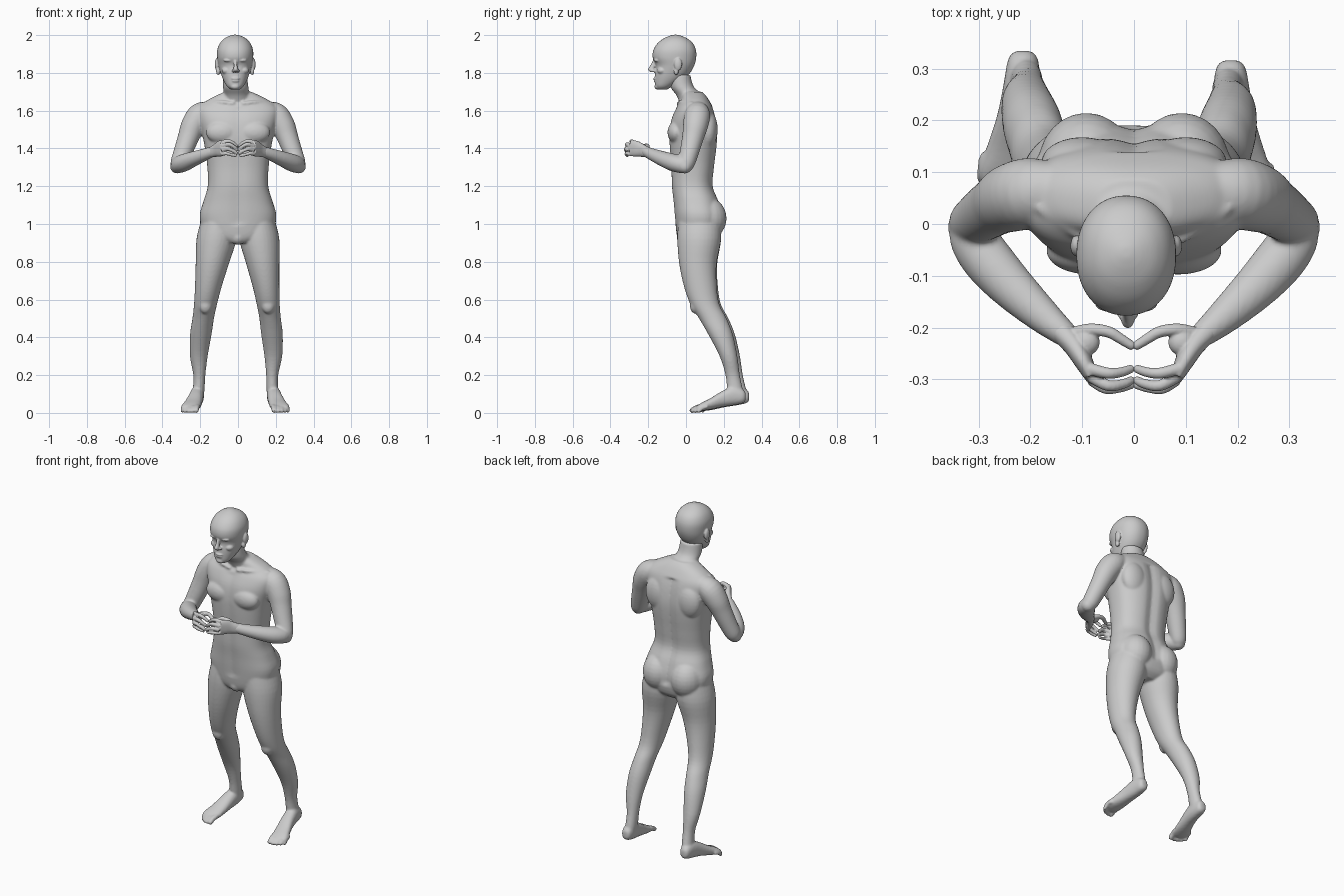
import bpy, bmesh, math
from mathutils import Vector, Matrix


def spline(secs, sub):
    """Catmull-Rom through rows of numbers."""
    out = []
    for i in range(len(secs) - 1):
        a, b, c, d = (secs[max(i - 1, 0)], secs[i], secs[i + 1], secs[min(i + 2, len(secs) - 1)])
        for k in range(sub):
            t = k / sub
            out.append([0.5 * (2 * q + (r - p) * t + (2 * p - 5 * q + 4 * r - s) * t * t
                               + (3 * q - p - 3 * r + s) * t ** 3) for p, q, r, s in zip(a, b, c, d)])
    out.append(list(secs[-1]))
    return out


def ball(bm, c, r):
    bmesh.ops.create_uvsphere(bm, u_segments=24, v_segments=14, radius=1,
                              matrix=Matrix.Translation(c) @ Matrix.Diagonal((*r, 1)))


def tube(bm, secs, axis=None, p=2.0, n=32, sub=4):
    """Loft of (x, y, z, ra, rb) rings; rings follow the path unless an axis is given."""
    rows = spline(secs, sub)
    pos = [Vector(r[:3]) for r in rows]
    rings = []
    for i, r in enumerate(rows):
        if axis == 'Z':
            u, v = Vector((1, 0, 0)), Vector((0, 1, 0))
        elif axis == 'Y':
            u, v = Vector((1, 0, 0)), Vector((0, 0, 1))
        else:
            t = (pos[min(i + 1, len(pos) - 1)] - pos[max(i - 1, 0)]).normalized()
            u = t.cross(Vector((0, 0, 1))).normalized()
            v = u.cross(t)
        ring = []
        for k in range(n):
            a = 2 * math.pi * k / n
            c, s = math.cos(a), math.sin(a)
            ring.append(bm.verts.new(pos[i] + u * r[3] * math.copysign(abs(c) ** (2 / p), c)
                                     + v * r[4] * math.copysign(abs(s) ** (2 / p), s)))
        rings.append(ring)
    for a, b in zip(rings, rings[1:]):
        for k in range(n):
            bm.faces.new((a[k], a[(k + 1) % n], b[(k + 1) % n], b[k]))
    bm.faces.new(rings[0][::-1])
    bm.faces.new(rings[-1])
    if axis is None:
        e = min(rows[-1][3:])
        ball(bm, pos[-1], (e, e, e))
    return [v for ring in rings for v in ring]


def slabs(rows, x=0.0):
    """(z, front y, back y, half width) -> horizontal rings."""
    return [(x, (f + b) / 2, z, w, (b - f) / 2) for z, f, b, w in rows]


def finish(bm, name, voxel, smooth):
    bmesh.ops.recalc_face_normals(bm, faces=bm.faces)
    me = bpy.data.meshes.new(name)
    bm.to_mesh(me)
    bm.free()
    ob = bpy.data.objects.new(name, me)
    bpy.context.collection.objects.link(ob)
    m = ob.modifiers.new("blend", 'REMESH')
    m.mode = 'VOXEL'
    m.voxel_size = voxel
    m.use_smooth_shade = True
    m = ob.modifiers.new("soften", 'SMOOTH')
    m.factor = 0.5
    m.iterations = smooth
    return ob


# torso
body = bmesh.new()
torso = tube(body, slabs([
    (0.90, -0.03, 0.14, 0.07), (0.94, -0.048, 0.18, 0.17), (1.035, -0.06, 0.195, 0.203),
    (1.12, -0.068, 0.175, 0.183), (1.20, -0.077, 0.145, 0.16), (1.30, -0.08, 0.152, 0.162),
    (1.40, -0.088, 0.164, 0.175), (1.475, -0.09, 0.168, 0.19), (1.55, -0.08, 0.16, 0.21),
    (1.61, -0.055, 0.145, 0.215), (1.65, -0.03, 0.125, 0.17), (1.68, -0.025, 0.105, 0.115),
    (1.70, -0.02, 0.085, 0.07)]), 'Z', p=2.4, n=64)
for v in torso:                       # spine and belly grooves
    if 1.0 < v.co.z < 1.62:
        g = math.exp(-(v.co.x / 0.03) ** 2)
        v.co.y += -0.014 * g if v.co.y > 0.04 else 0.006 * g
ball(body, (0, -0.01, 0.93), (0.04, 0.04, 0.04))

# neck
tube(body, [(0, 0.05, 1.62, 0.085, 0.075), (-0.006, 0.022, 1.68, 0.071, 0.072),
            (-0.012, -0.02, 1.725, 0.067, 0.062), (-0.015, -0.035, 1.79, 0.064, 0.058)], 'Z')

for s in (1, -1):
    # chest, shoulder blades, buttocks, collar bones
    ball(body, (s * 0.085, -0.052, 1.485), (0.085, 0.046, 0.06))
    ball(body, (s * 0.10, 0.118, 1.50), (0.08, 0.05, 0.10))
    ball(body, (s * 0.092, 0.115, 1.03), (0.093, 0.1, 0.11))
    tube(body, [(s * 0.02, -0.04, 1.637, 0.01, 0.01), (s * 0.09, -0.03, 1.645, 0.009, 0.009),
                (s * 0.18, 0.03, 1.638, 0.01, 0.01)], n=12)

    # arm
    tube(body, [(s * x, y, z, a, b) for x, y, z, a, b in [
        (0.15, 0.065, 1.60, 0.055, 0.052), (0.20, 0.06, 1.575, 0.068, 0.067),
        (0.238, 0.05, 1.52, 0.066, 0.064), (0.262, 0.037, 1.46, 0.058, 0.056),
        (0.288, 0.02, 1.39, 0.052, 0.05), (0.313, 0.003, 1.325, 0.045, 0.045),
        (0.322, -0.006, 1.305, 0.038, 0.038)]])
    tube(body, [(s * x, y, z, a, b) for x, y, z, a, b in [
        (0.324, -0.005, 1.308, 0.036, 0.04), (0.310, -0.03, 1.315, 0.046, 0.045),
        (0.282, -0.07, 1.326, 0.049, 0.046), (0.235, -0.122, 1.345, 0.044, 0.04),
        (0.175, -0.178, 1.368, 0.034, 0.032), (0.133, -0.213, 1.384, 0.025, 0.028)]])

    # leg and foot (the left one stands a little further out and back)
    def place(x, y, z, a, b):
        k = max(0, 1 - z / 0.95) if s < 0 else 0
        return (s * (x + 0.03 * k), y + 0.02 * k, z, a, b)
    tube(body, [place(*r) for r in [
        (0.105, 0.07, 1.02, 0.09, 0.11), (0.113, 0.07, 0.92, 0.106, 0.116),
        (0.131, 0.063, 0.79, 0.088, 0.099), (0.148, 0.076, 0.67, 0.071, 0.087),
        (0.160, 0.100, 0.575, 0.061, 0.077), (0.170, 0.142, 0.50, 0.057, 0.073),
        (0.180, 0.183, 0.415, 0.057, 0.065), (0.187, 0.225, 0.30, 0.047, 0.047),
        (0.181, 0.247, 0.20, 0.032, 0.038), (0.182, 0.260, 0.12, 0.031, 0.042),
        (0.185, 0.265, 0.08, 0.029, 0.04)]], 'Z')
    ball(body, place(0.16, 0.05, 0.57, 0, 0)[:3], (0.035, 0.03, 0.045))
    tube(body, [place(*r) for r in [
        (0.187, 0.316, 0.086, 0.016, 0.02), (0.187, 0.300, 0.088, 0.029, 0.037),
        (0.189, 0.25, 0.09, 0.036, 0.05), (0.197, 0.19, 0.073, 0.040, 0.042),
        (0.210, 0.13, 0.048, 0.046, 0.03), (0.221, 0.085, 0.033, 0.050, 0.022),
        (0.224, 0.06, 0.025, 0.044, 0.015)]], 'Y', p=2.3)
    for x, tip, r in [(0.189, 0.032, 0.0145), (0.211, 0.03, 0.011), (0.23, 0.037, 0.011),
                      (0.248, 0.05, 0.0105), (0.264, 0.068, 0.010)]:
        tube(body, [place(x - 0.004, tip + 0.05, 0.034, r, r), place(x, tip + 0.022, 0.027, r, r),
                    place(x + 0.002, tip, r - 0.001, r, r)], n=14)
finish(body, "body", 0.006, 8)

# head
HX = -0.015
head = bmesh.new()
tube(head, slabs([
    (1.712, -0.148, -0.10, 0.024), (1.73, -0.162, -0.07, 0.045), (1.765, -0.165, -0.015, 0.064),
    (1.80, -0.164, 0.022, 0.077), (1.84, -0.160, 0.044, 0.088), (1.88, -0.176, 0.054, 0.095),
    (1.92, -0.173, 0.053, 0.095), (1.955, -0.152, 0.038, 0.082), (1.98, -0.122, 0.010, 0.06),
    (1.995, -0.09, -0.022, 0.033), (2.002, -0.065, -0.045, 0.01)], HX), 'Z', p=2.15, n=48)
ball(head, (HX, -0.147, 1.728), (0.026, 0.02, 0.017))
# nose and lips
tube(head, [(HX, -0.164, 1.868, 0.008, 0.010), (-0.013, -0.175, 1.84, 0.009, 0.014),
            (-0.012, -0.185, 1.818, 0.013, 0.017), (-0.012, -0.177, 1.804, 0.013, 0.012)], 'Z', n=16)
ball(head, (-0.013, -0.162, 1.770), (0.024, 0.012, 0.006))
ball(head, (-0.013, -0.160, 1.757), (0.021, 0.012, 0.007))
for s in (1, -1):
    # brow, eye, cheek, nostril, ear
    ball(head, (HX + s * 0.034, -0.152, 1.866), (0.028, 0.018, 0.009))
    ball(head, (HX + s * 0.034, -0.139, 1.843), (0.015, 0.014, 0.010))
    ball(head, (HX + s * 0.045, -0.127, 1.812), (0.027, 0.026, 0.02))
    ball(head, (-0.012 + s * 0.012, -0.172, 1.811), (0.009, 0.012, 0.008))
    ball(head, (HX + s * 0.096, -0.042, 1.845), (0.012, 0.021, 0.034))
    ball(head, (HX + s * 0.090, -0.052, 1.808), (0.011, 0.013, 0.020))
finish(head, "head", 0.004, 4)

# hands: palm, thumb base, thumb and four curled fingers meeting at the middle
for s, name in ((1, "right_hand"), (-1, "left_hand")):
    hand = bmesh.new()
    tube(hand, [(s * x, y, z, a, b) for x, y, z, a, b in [
        (0.150, -0.198, 1.377, 0.023, 0.026), (0.118, -0.232, 1.389, 0.021, 0.034),
        (0.097, -0.266, 1.399, 0.018, 0.042), (0.083, -0.294, 1.401, 0.013, 0.041)]], p=2.3)
    ball(hand, (s * 0.092, -0.228, 1.403), (0.026, 0.026, 0.02))
    for r, path in [
        (0.0105, [(0.084, -0.28, 1.432), (0.05, -0.288, 1.438), (0.025, -0.286, 1.428), (0.007, -0.28, 1.414)]),
        (0.0105, [(0.082, -0.295, 1.412), (0.05, -0.312, 1.422), (0.022, -0.309, 1.409), (0.006, -0.302, 1.395)]),
        (0.0098, [(0.083, -0.30, 1.390), (0.055, -0.318, 1.398), (0.025, -0.316, 1.386), (0.006, -0.311, 1.375)]),
        (0.0085, [(0.085, -0.297, 1.370), (0.062, -0.315, 1.373), (0.035, -0.315, 1.366), (0.014, -0.31, 1.361)]),
        (0.0115, [(0.118, -0.212, 1.395), (0.085, -0.204, 1.409), (0.05, -0.208, 1.415), (0.025, -0.222, 1.413),
                  (0.006, -0.234, 1.41)])]:
        k = len(path) - 1
        tube(hand, [(s * x, y, z, r * (1.15 - 0.35 * i / k), r * (1.15 - 0.35 * i / k))
                    for i, (x, y, z) in enumerate(path)], n=16)
    finish(hand, name, 0.003, 3)
